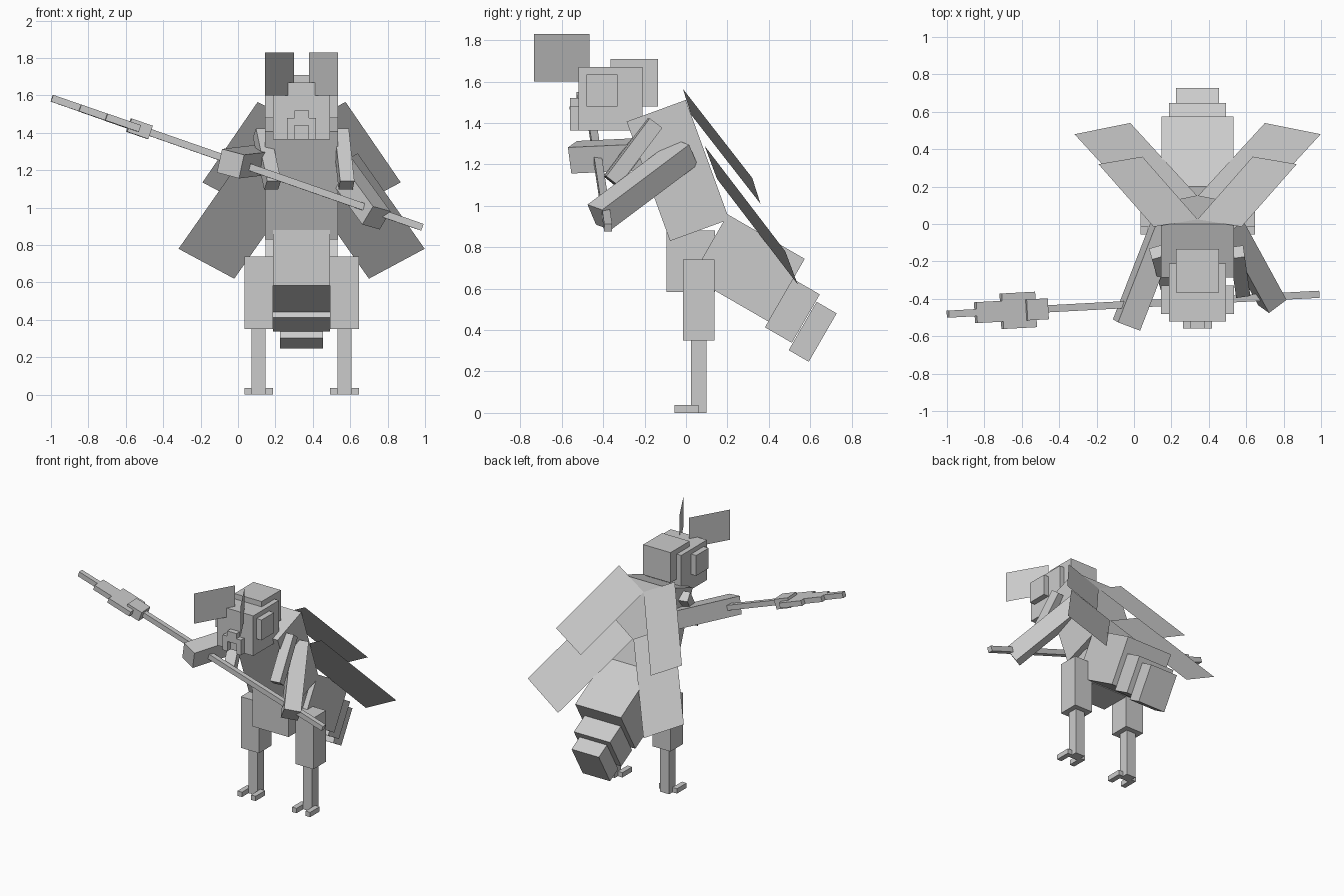
import bpy
import math
from mathutils import Matrix, Vector

start_cube = bpy.data.objects.get("Cube")
if start_cube:
    bpy.data.objects.remove(start_cube, do_unlink=True)

CX = 0.34  # body centre line; the long spear shifts the body sideways

grey = bpy.data.materials.new("light_grey")
grey.use_nodes = True
colour = (0.6, 0.6, 0.6, 1)
grey.diffuse_color = colour
grey.node_tree.nodes["Principled BSDF"].inputs["Base Color"].default_value = colour


def finish(name, verts, faces):
    mesh = bpy.data.meshes.new(name)
    mesh.from_pydata(verts, [], faces)
    mesh.materials.append(grey)
    obj = bpy.data.objects.new(name, mesh)
    bpy.context.collection.objects.link(obj)
    return obj


def box(name, centre, size, tilt=0, frame=None):
    """Box turned about x by tilt degrees, or set in a given frame."""
    turn = frame or Matrix.Rotation(math.radians(tilt), 3, 'X')
    verts = [Vector(centre) + turn @ Vector((x * size[0] / 2, y * size[1] / 2, z * size[2] / 2))
             for x in (-1, 1) for y in (-1, 1) for z in (-1, 1)]
    faces = [(0, 1, 3, 2), (4, 6, 7, 5), (0, 4, 5, 1), (2, 3, 7, 6), (0, 2, 6, 4), (1, 5, 7, 3)]
    return finish(name, verts, faces)


def span(name, x, y, z):
    """Upright box from its (low, high) ranges."""
    pairs = (x, y, z)
    return box(name, [(a + b) / 2 for a, b in pairs], [b - a for a, b in pairs])


def rod(name, start, end, width, height, roll=0):
    """Box whose length runs from start to end."""
    start, end = Vector(start), Vector(end)
    along = (end - start).normalized()
    side = along.cross(Vector((0, 0, 1))).normalized()
    up = side.cross(along)
    frame = Matrix((along, side, up)).transposed()
    frame = frame @ Matrix.Rotation(math.radians(roll), 3, 'X')
    return box(name, (start + end) / 2, ((end - start).length, width, height), frame=frame)


def sheet(name, a, b, c):
    """Thin parallelogram; b is the corner between a and c."""
    a, b, c = Vector(a), Vector(b), Vector(c)
    return finish(name, [a, b, c, a + c - b], [(0, 1, 2, 3)])


def mid(name, y, z, width):
    return span(name, (CX - width / 2, CX + width / 2), y, z)


# Head
mid("head", (-0.52, -0.21), (1.365, 1.67), 0.305)
mid("head_back", (-0.365, -0.135), (1.48, 1.71), 0.23)
mid("mouth_bridge", (-0.56, -0.52), (1.44, 1.52), 0.077)

# Body and tail segments
box("thorax", (CX, -0.039, 1.171), (0.39, 0.304, 0.614), 20)
mid("pelvis", (-0.095, 0.14), (0.585, 0.88), 0.305)
box("abdomen", (CX, 0.30, 0.70), (0.385, 0.43, 0.35), -30)
box("tail_middle", (CX, 0.514, 0.493), (0.305, 0.15, 0.27), -30)
box("tail_tip", (CX, 0.612, 0.392), (0.23, 0.112, 0.27), -30)

# Paired parts
for side, s in (("left", 1), ("right", -1)):
    def mx(inner, outer):
        return sorted((CX + s * inner, CX + s * outer))

    def pt(x, y, z):
        return (CX + s * x, y, z)

    span(side + "_eye", mx(0.15, 0.195), (-0.48, -0.33), (1.48, 1.635))
    span(side + "_mandible", mx(0.038, 0.077), (-0.56, -0.52), (1.365, 1.48))
    sheet(side + "_antenna", pt(0.04, -0.465, 1.6), pt(0.195, -0.735, 1.6), pt(0.195, -0.735, 1.83))
    sheet(side + "_upper_wing", pt(0.235, -0.015, 1.565), pt(0.53, 0.32, 1.135), pt(0.295, 0.36, 1.01))
    sheet(side + "_lower_wing", pt(0.3, 0.09, 1.29), pt(0.658, 0.48, 0.78), pt(0.36, 0.54, 0.62))
    span(side + "_thigh", mx(0.153, 0.306), (-0.015, 0.138), (0.35, 0.74))
    span(side + "_shin", mx(0.192, 0.268), (0.025, 0.1), (0, 0.35))
    span(side + "_inner_toe", mx(0.153, 0.192), (-0.055, 0.06), (0, 0.037))
    span(side + "_outer_toe", mx(0.268, 0.306), (-0.055, 0.06), (0, 0.037))

# Arms: large ones hold the spear, small ones hang in front
rod("left_arm", (0.51, 0, 1.26), (0.74, -0.42, 0.945), 0.12, 0.12, 15)
rod("right_arm", (0.17, 0, 1.26), (-0.04, -0.54, 1.235), 0.13, 0.13, 14)
rod("left_small_arm", (0.55, -0.15, 1.4), (0.58, -0.36, 1.12), 0.077, 0.077)
rod("right_small_arm", (0.125, -0.15, 1.4), (0.185, -0.36, 1.12), 0.077, 0.077)

# Spear: each piece covers a stretch of the line from tip to butt
tip, butt = Vector((-0.995, -0.482, 1.585)), Vector((0.985, -0.376, 0.895))
for name, a, b, width, height in (
        ("spear_shaft", 0.22, 1, 0.038, 0.038),
        ("spear_tip", 0, 0.08, 0.038, 0.038),
        ("spear_blade_front", 0.075, 0.155, 0.112, 0.038),
        ("spear_blade_back", 0.145, 0.235, 0.19, 0.038),
        ("spear_collar", 0.208, 0.265, 0.112, 0.075)):
    rod(name, tip.lerp(butt, a), tip.lerp(butt, b), width, height)
